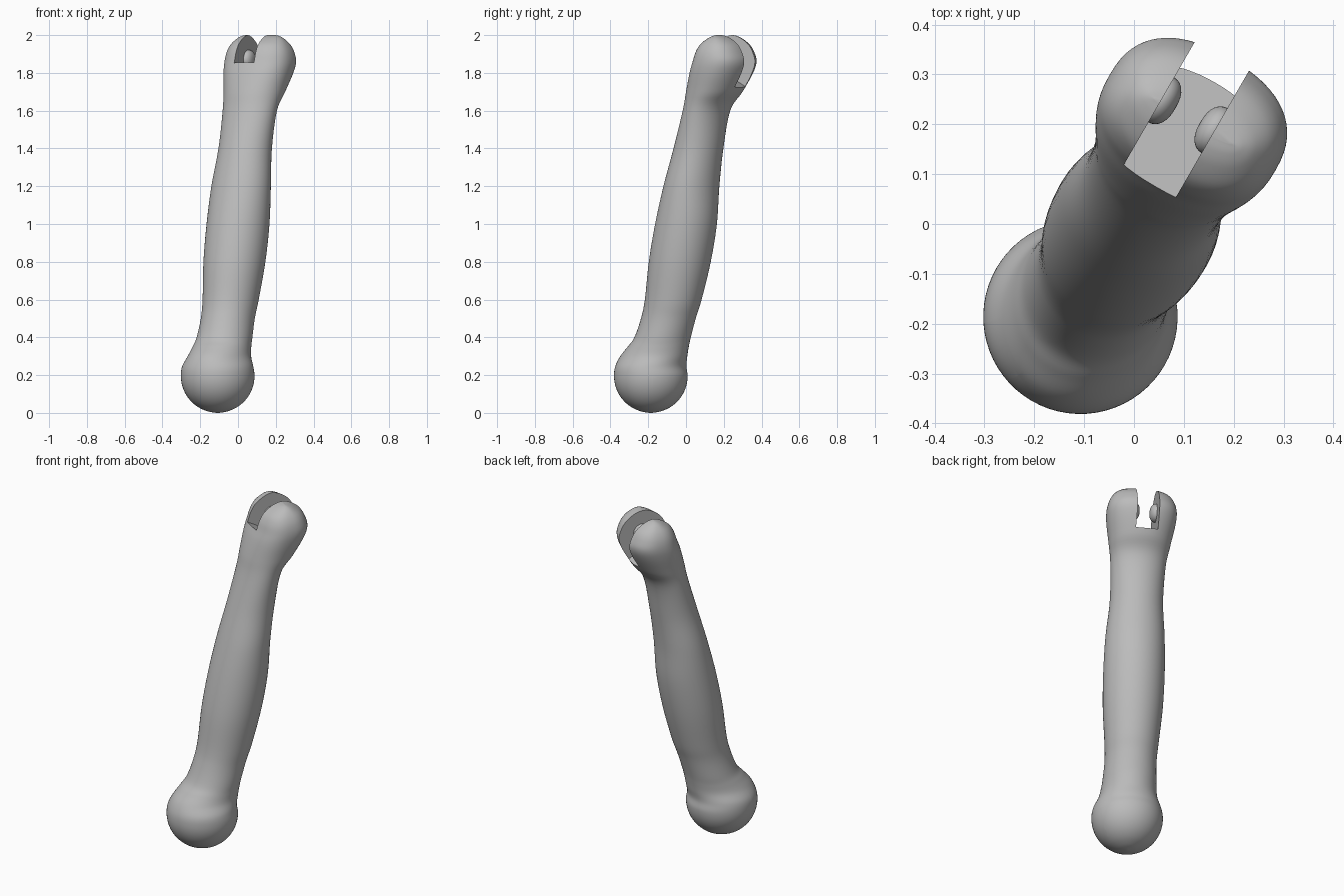
import bpy, bmesh, math
from mathutils import Matrix, Vector

if "Cube" in bpy.data.objects:
    bpy.data.objects.remove(bpy.data.objects["Cube"], do_unlink=True)

grey = bpy.data.materials.new("plain_grey")
grey.use_nodes = True
colour = (0.5, 0.5, 0.5, 1)
grey.diffuse_color = colour
grey.node_tree.nodes["Principled BSDF"].inputs["Base Color"].default_value = colour

# The limb leans along local y; the whole frame is turned about z
TURN = Matrix.Rotation(math.radians(-30), 4, 'Z')
SIDES, STEPS = 64, 6


def finish(name, bm):
    mesh = bpy.data.meshes.new(name)
    bmesh.ops.recalc_face_normals(bm, faces=bm.faces)
    bm.transform(TURN)
    bm.to_mesh(mesh)
    bm.free()
    mesh.materials.append(grey)
    ob = bpy.data.objects.new(name, mesh)
    bpy.context.collection.objects.link(ob)
    return ob


def smooth(ob):
    bpy.ops.object.select_all(action='DESELECT')
    ob.select_set(True)
    bpy.context.view_layer.objects.active = ob
    bpy.ops.object.shade_smooth_by_angle(angle=math.radians(35))


def spline(a, b, c, d, t):
    return 0.5 * (2 * b + (c - a) * t + (2 * a - 5 * b + 4 * c - d) * t ** 2
                  + (3 * b - a - 3 * c + d) * t ** 3)


def loft(name, keys):
    # Superelliptic rings through smoothly interpolated sections
    rows = []
    for i in range(len(keys) - 1):
        near = [keys[max(0, min(len(keys) - 1, i + k))] for k in (-1, 0, 1, 2)]
        for s in range(STEPS):
            rows.append([spline(*v, s / STEPS) for v in zip(*near)])
    rows.append(keys[-1])
    bm = bmesh.new()
    rings = []
    for z, lean, a, b, n in rows:
        ring = []
        for k in range(SIDES):
            u = math.tau * k / SIDES
            c, s = math.cos(u), math.sin(u)
            ring.append(bm.verts.new((
                a * math.copysign(abs(c) ** (2 / n), c),
                lean + b * math.copysign(abs(s) ** (2 / n), s), z)))
        rings.append(ring)
    for lo, hi in zip(rings, rings[1:]):
        for k in range(SIDES):
            j = (k + 1) % SIDES
            bm.faces.new((lo[k], lo[j], hi[j], hi[k]))
    bm.faces.new(rings[0][::-1])
    bm.faces.new(rings[-1])
    return finish(name, bm)


def cut_slot(body, frame, width):
    # Box sitting on the local z = 0 plane of the frame
    bm = bmesh.new()
    bmesh.ops.create_cube(bm, size=1)
    bm.transform(frame @ Matrix.Translation((0, 0, 0.3))
                 @ Matrix.Diagonal((width, 0.9, 0.6, 1)))
    cutter = finish("slot_cutter", bm)
    cutter.hide_render = True
    mod = body.modifiers.new("slot", 'BOOLEAN')
    mod.operation, mod.solver, mod.object = 'DIFFERENCE', 'EXACT', cutter
    bpy.context.view_layer.objects.active = body
    bpy.ops.object.modifier_apply(modifier=mod.name)
    bpy.data.objects.remove(cutter, do_unlink=True)


def peg(name, frame, radius, depth):
    # Rounded disc half sunk into a slot wall
    bm = bmesh.new()
    bmesh.ops.create_uvsphere(bm, u_segments=32, v_segments=16, radius=1)
    for v in bm.verts:
        r = math.hypot(v.co.x, v.co.y)
        if r > 1e-5:
            f = min(1, r) ** 0.8 / r
            v.co.x *= f
            v.co.y *= f
    bm.transform(frame @ Matrix.Rotation(math.pi / 2, 4, 'Y')
                 @ Matrix.Diagonal((radius, radius, depth, 1)))
    smooth(finish(name, bm))


# Sections: height, lean, half width, half depth, squareness
BALL_Z, BALL_Y, BALL_R = 0.196, -0.215, 0.195
keys = []
for deg in (-88, -75, -60, -45, -30, -15, 0, 15):
    r = BALL_R * math.cos(math.radians(deg))
    keys.append((BALL_Z + BALL_R * math.sin(math.radians(deg)), BALL_Y, r, r, 2))
keys[0] = (0, *keys[0][1:])
keys += [
    (0.30, -0.197, 0.163, 0.182, 2), (0.35, -0.170, 0.152, 0.165, 2),
    (0.40, -0.143, 0.147, 0.150, 2), (0.50, -0.108, 0.142, 0.146, 2),
    (0.60, -0.078, 0.148, 0.151, 2), (0.80, -0.038, 0.164, 0.164, 2),
    (1.00, 0.0, 0.168, 0.162, 2), (1.20, 0.033, 0.162, 0.143, 2),
    (1.40, 0.076, 0.146, 0.127, 2), (1.60, 0.125, 0.152, 0.116, 2),
    (1.70, 0.173, 0.168, 0.140, 2.1), (1.80, 0.216, 0.187, 0.152, 2.3),
    (1.86, 0.236, 0.192, 0.148, 2.4), (1.91, 0.238, 0.184, 0.132, 2.4),
    (1.95, 0.238, 0.165, 0.107, 2.4), (1.98, 0.238, 0.138, 0.068, 2.3),
    (1.995, 0.238, 0.112, 0.035, 2.2), (2.0, 0.238, 0.09, 0.008, 2)]
limb = loft("limb", keys)

# Forked upper end: slot floor slopes down toward the back
WIDTH, MID = 0.123, -0.0155
upper = (Matrix.Translation((MID, 0.21, 1.788))
         @ Matrix.Rotation(math.radians(-29), 4, 'X'))
cut_slot(limb, upper, WIDTH)

# Forked lower end: slot opens downward, ceiling slopes
lower_turn = (Matrix.Translation((0, BALL_Y, 0))
              @ Matrix.Rotation(math.radians(-38), 4, 'Z'))
lower = (lower_turn @ Matrix.Translation((0, 0, 0.253))
         @ Matrix.Rotation(math.radians(180 - 19), 4, 'X'))
cut_slot(limb, lower, WIDTH)
smooth(limb)

# Hinge pegs on both walls of each slot
for side, label in ((1, "left"), (-1, "right")):
    wall = side * WIDTH / 2
    peg("upper_peg_" + label,
        Matrix.Translation((MID + wall, 0.243, 1.87)), 0.052, 0.033)
    peg("lower_peg_" + label,
        lower_turn @ Matrix.Translation((wall, 0, 0.155)), 0.052, 0.033)
